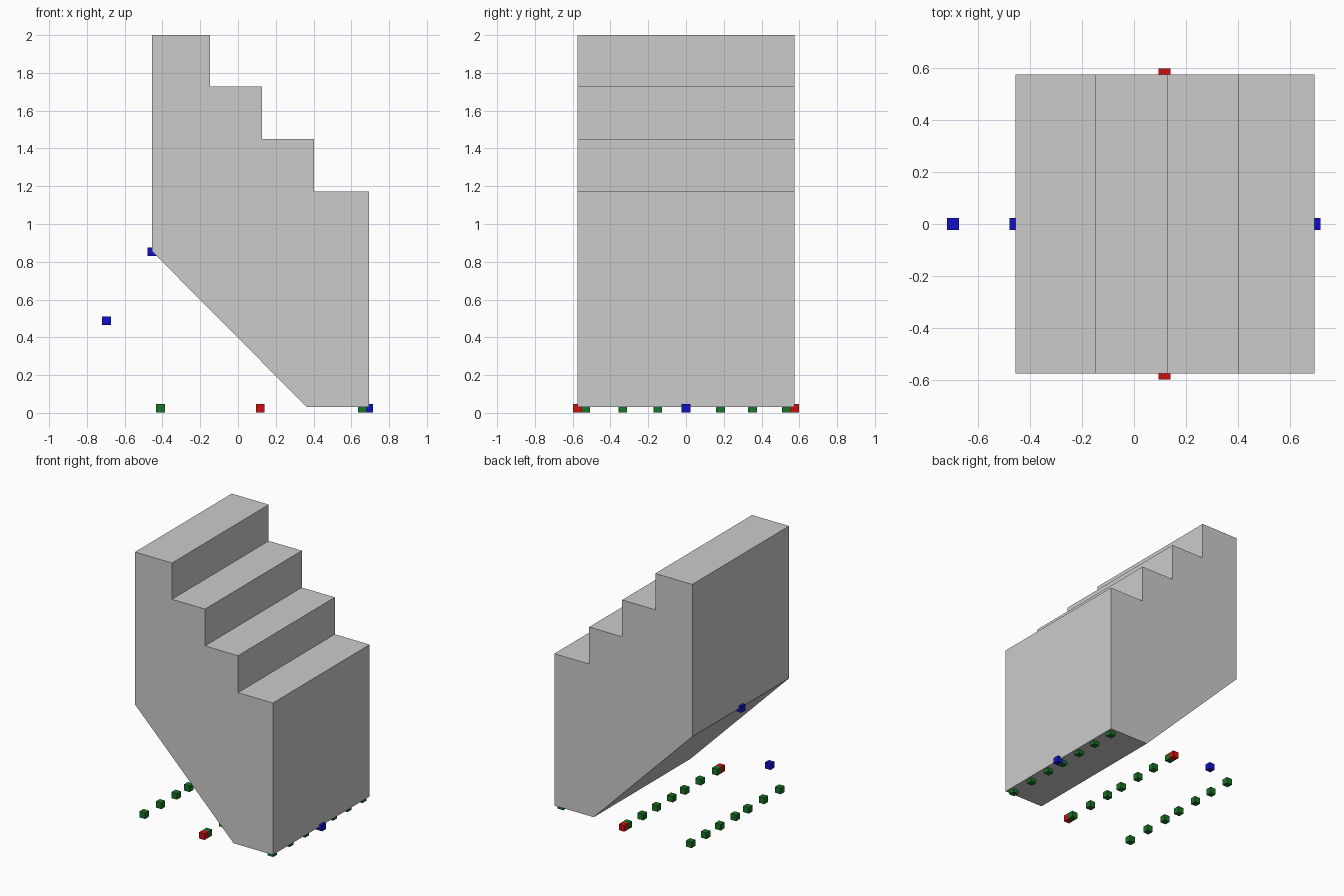
import bpy, bmesh
from mathutils import Matrix, Vector

if "Cube" in bpy.data.objects:
    bpy.data.objects.remove(bpy.data.objects["Cube"])

HALF_WIDTH = 0.575
CUBE = 0.046
FLOOR = 0.025


def make_object(name, bm, color=None):
    bmesh.ops.recalc_face_normals(bm, faces=bm.faces)
    mesh = bpy.data.meshes.new(name)
    bm.to_mesh(mesh)
    bm.free()
    if color:
        mat = bpy.data.materials.new(name + "_color")
        mat.diffuse_color = color
        mat.use_nodes = True
        mat.node_tree.nodes["Principled BSDF"].inputs["Base Color"].default_value = mat.diffuse_color
        mesh.materials.append(mat)
    obj = bpy.data.objects.new(name, mesh)
    bpy.context.collection.objects.link(obj)
    return obj


def marker_cubes(name, centers, color):
    bm = bmesh.new()
    for c in centers:
        bmesh.ops.create_cube(bm, size=CUBE, matrix=Matrix.Translation(c))
    return make_object(name, bm, color)


# Stair block: side profile extruded across the width
profile = [(-0.455, 2.0), (-0.455, 0.855), (0.365, 0.03), (0.693, 0.03),
           (0.693, 1.172), (0.403, 1.172), (0.403, 1.45), (0.128, 1.45),
           (0.128, 1.727), (-0.147, 1.727), (-0.147, 2.0)]
bm = bmesh.new()
face = bm.faces.new([bm.verts.new((x, -HALF_WIDTH, z)) for x, z in profile])
result = bmesh.ops.extrude_face_region(bm, geom=[face])
moved = [g for g in result["geom"] if isinstance(g, bmesh.types.BMVert)]
bmesh.ops.translate(bm, verts=moved, vec=Vector((0, 2 * HALF_WIDTH, 0)))
make_object("stair_block", bm)

# Three rows of green marker cubes on the floor
row_y = [-0.53, -0.335, -0.15, 0.0, 0.183, 0.352, 0.53]
for name, x in (("left", -0.41), ("middle", 0.117), ("right", 0.657)):
    marker_cubes("green_markers_" + name,
                 [(x, y, FLOOR) for y in row_y], (0.01, 0.17, 0.02, 1))

# Red markers at the two sides
marker_cubes("red_markers", [(0.117, s * HALF_WIDTH, FLOOR) for s in (-1, 1)],
             (0.6, 0.005, 0.005, 1))

# Blue markers on the centre line
marker_cubes("blue_markers",
             [(-0.455, 0, 0.853), (-0.696, 0, 0.487), (0.693, 0, FLOOR)],
             (0.005, 0.005, 0.55, 1))
